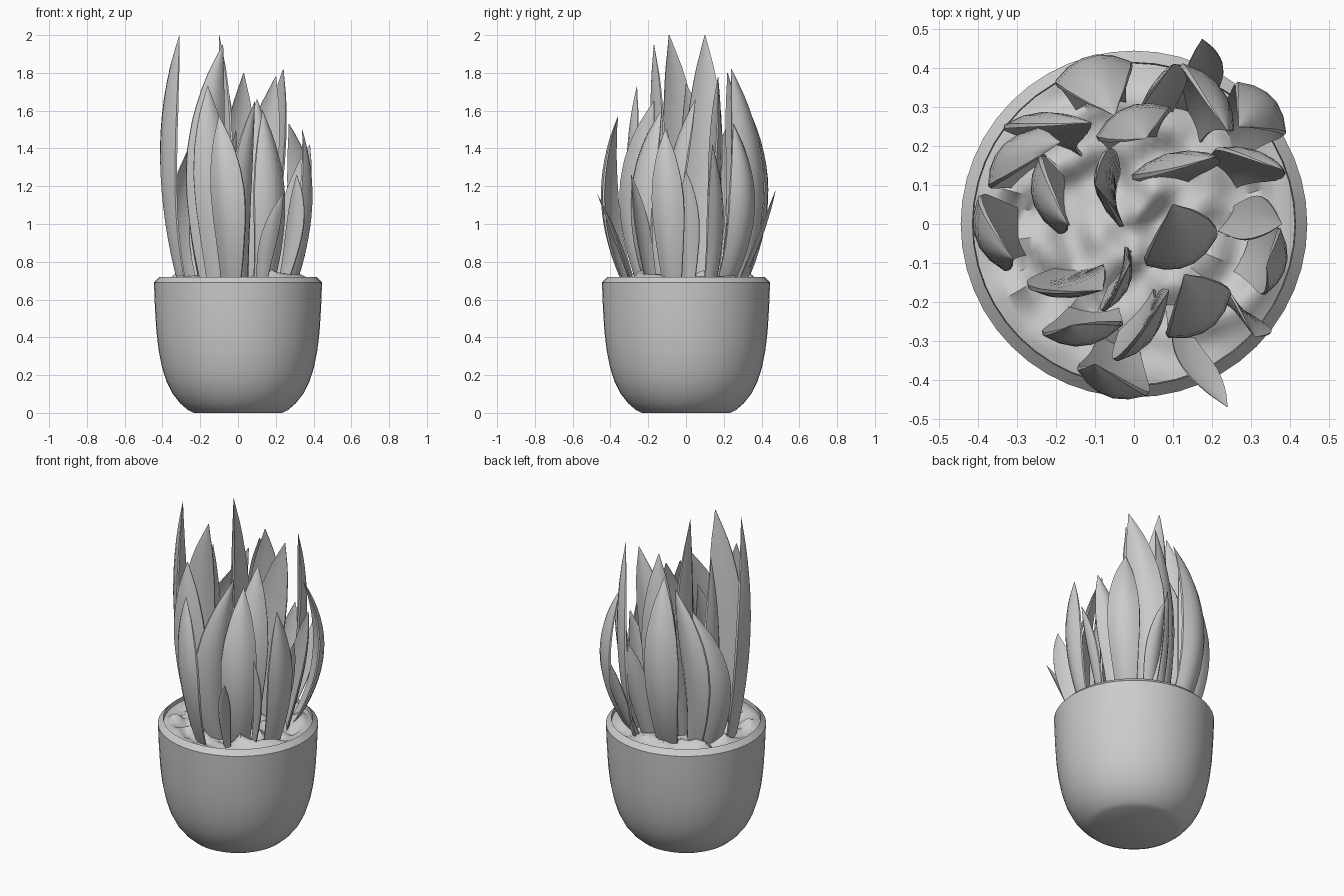
import bpy, bmesh, math
from mathutils import Vector, noise

if "Cube" in bpy.data.objects:
    bpy.data.objects.remove(bpy.data.objects["Cube"])


def make_object(name, verts, faces, angle=40):
    mesh = bpy.data.meshes.new(name)
    mesh.from_pydata(verts, [], faces)
    bm = bmesh.new()
    bm.from_mesh(mesh)
    bmesh.ops.remove_doubles(bm, verts=bm.verts, dist=1e-5)
    bmesh.ops.recalc_face_normals(bm, faces=bm.faces)
    bm.to_mesh(mesh)
    bm.free()
    ob = bpy.data.objects.new(name, mesh)
    bpy.context.collection.objects.link(ob)
    bpy.ops.object.select_all(action='DESELECT')
    ob.select_set(True)
    bpy.context.view_layer.objects.active = ob
    bpy.ops.object.shade_smooth_by_angle(angle=math.radians(angle))
    return ob


def bridge(rows, n):
    faces = []
    for r in range(rows - 1):
        for i in range(n):
            j = (i + 1) % n
            faces.append((r * n + i, r * n + j, (r + 1) * n + j, (r + 1) * n + i))
    return faces


def lathe(name, profile, n=48, height=None):
    verts = []
    for r, z in profile:
        for i in range(n):
            a = 2 * math.pi * i / n
            x, y = r * math.cos(a), r * math.sin(a)
            verts.append((x, y, z + (height(x, y) if height else 0)))
    return make_object(name, verts, bridge(len(profile), n))


# Rounded pot with bevelled rim
lathe("pot", [(0, 0), (.235, 0), (.265, .015), (.305, .05), (.345, .1),
              (.378, .165), (.402, .24), (.42, .33), (.432, .43), (.44, .56),
              (.445, .69), (.415, .72), (.412, .66), (.40, .6), (0, .6)])


# Lumpy soil
def lumps(x, y):
    fade = min(1, (.415 - math.hypot(x, y)) / .08)
    return .07 * fade * (.2 + noise.noise(Vector((x * 11, y * 11, 3.7))))


lathe("soil", [(.413 * k / 24, .695) for k in range(25)], height=lumps)

# Leaves: middle x, y, tip x, y, height, turn from tangent
inner = [(-.01, .28, .03, .22, 1.8, 20), (.1, .16, .2, .17, 1.78, 40),
         (.13, -.08, .1, .05, 1.66, -35), (.18, -.25, .13, -.13, 1.6, 0),
         (.03, -.28, .09, -.17, 1.65, 50), (-.17, -.16, -.08, -.17, 1.95, 60),
         (-.24, .07, -.17, .0, 1.74, 30), (-.07, .09, -.1, .1, 2.0, 60),
         (-.03, -.15, -.01, -.1, 1.5, 80)]
outer = [(-.11, .41, -.05, .28, 1.7, 0), (.34, .31, .27, .25, 1.53, 0),
         (.2, .34, .24, .24, 1.82, -25), (.3, .17, .38, .14, 1.42, 30),
         (.37, -.1, .34, -.11, 1.5, 0), (-.06, -.42, -.1, -.36, 1.57, -15),
         (-.13, -.29, -.16, -.26, 1.73, 30), (-.385, -.03, -.31, -.09, 2.0, 15),
         (-.33, .18, -.19, .21, 1.5, -10), (-.23, .26, -.11, .26, 1.63, -50)]
short = [(.18, .39, .175, .475, 1.18, 20), (.07, .35, .1, .41, 1.3, 40),
         (.31, .01, .38, .0, 1.28, -25), (.29, -.24, .31, -.29, 1.26, -90),
         (.16, -.37, .24, -.47, 1.16, -30)]


def leaf(name, mx, my, tx, ty, top, turn):
    mid, tip = Vector((mx, my)), Vector((tx, ty))
    base = mid * min(.78, .31 / mid.length)
    half = .56 * min(.18, max(.075, .08 + .22 * (top - 1.15)))
    ang = math.atan2(my, mx) + math.radians(turn)
    verts, rows, m = [], 17, .5
    keys = [(0, .6), (.2, .8), (.4, .97), (.55, 1), (.7, .86), (.85, .55), (1, .02)]
    # Trough-shaped cross-section, hollow side facing inward
    section = ([(s, .42 * (1 - s * s) + .06) for s in (-1, -.6, -.2, .2, .6, 1)]
               + [(s, .18 * (1 - s * s) - .06) for s in (1, .5, 0, -.5, -1)])
    for k in range(rows):
        t = k / (rows - 1)
        c = (base * ((t - m) * (t - 1) / m) + mid * (t * (t - 1) / (m * (m - 1)))
             + tip * (t * (t - m) / (1 - m)))
        for (t0, w0), (t1, w1) in zip(keys, keys[1:]):
            if t0 <= t <= t1:
                w = half * (w0 + (w1 - w0) * (t - t0) / (t1 - t0))
                break
        a = ang + math.radians(18) * (t - .5)
        out, side = Vector((math.cos(a), math.sin(a))), Vector((-math.sin(a), math.cos(a)))
        for s, d in section:
            p = c + side * (s * w) + out * ((d - .25) * w)
            verts.append((p.x, p.y, .67 + (top - .67) * t))
    n = len(section)
    faces = bridge(rows, n)
    faces += [tuple(range(n)), tuple(range((rows - 1) * n, rows * n))]
    make_object(name, verts, faces, 45)


for group, leaves in (("inner_leaf", inner), ("outer_leaf", outer), ("short_leaf", short)):
    for i, spec in enumerate(leaves):
        leaf(f"{group}_{i + 1}", *spec)
